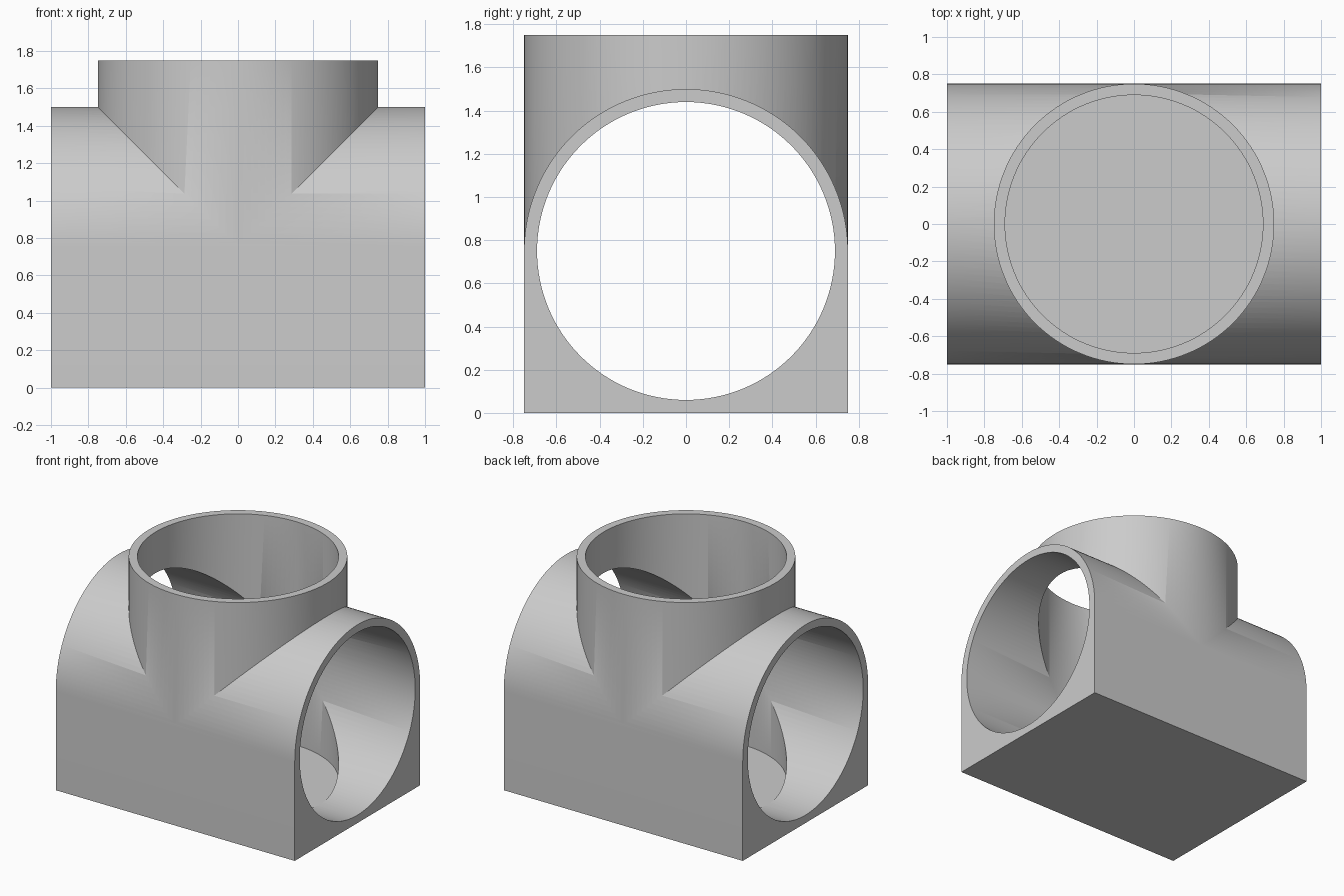
import bpy, math
from mathutils import Vector

if "Cube" in bpy.data.objects:
    bpy.data.objects.remove(bpy.data.objects["Cube"], do_unlink=True)

OUTER, INNER, AXIS_Z, TOP = 0.75, 0.69, 0.75, 1.75
SIDES = 128

grey = bpy.data.materials.new("light grey")
grey.use_nodes = True
colour = (0.6, 0.6, 0.6, 1)
grey.diffuse_color = colour
grey.node_tree.nodes["Principled BSDF"].inputs["Base Color"].default_value = colour


def prism(name, outline, offset):
    """Solid made by sweeping a closed outline along an offset."""
    n = len(outline)
    verts = [Vector(p) for p in outline]
    verts += [p + Vector(offset) for p in verts]
    faces = [tuple(reversed(range(n))), tuple(range(n, 2 * n))]
    faces += [(i, (i + 1) % n, (i + 1) % n + n, i + n) for i in range(n)]
    mesh = bpy.data.meshes.new(name)
    mesh.from_pydata(verts, [], faces)
    mesh.materials.append(grey)
    obj = bpy.data.objects.new(name, mesh)
    bpy.context.collection.objects.link(obj)
    return obj


def arc(radius, count, sweep):
    """Points on an arc starting at angle zero."""
    return [(radius * math.cos(sweep * i / count), radius * math.sin(sweep * i / count))
            for i in range(count)]


def upright(name, radius, bottom, top):
    ring = arc(radius, SIDES, math.tau)
    return prism(name, [(x, y, bottom) for x, y in ring], (0, 0, top - bottom))


# Arched block with a flat base
arch = arc(OUTER, SIDES // 2, math.pi) + [(-OUTER, 0)]
profile = [(-1, y, z + AXIS_Z) for y, z in arch]
profile += [(-1, -OUTER, 0), (-1, OUTER, 0)]
body = prism("tee_body", profile, (2, 0, 0))

# Upright branch, then the through bore and the flat-bottomed branch bore
branch = upright("branch_outer", OUTER - 0.0005, 0.7, TOP)
ring = arc(INNER, SIDES, math.tau)
through = prism("through_bore", [(-1.2, y, z + AXIS_Z) for y, z in ring], (2.4, 0, 0))
pocket = upright("branch_bore", INNER - 0.0005, 0.0595, TOP + 0.2)

bpy.context.view_layer.objects.active = body
for helper, operation in ((branch, "UNION"), (through, "DIFFERENCE"), (pocket, "DIFFERENCE")):
    mod = body.modifiers.new(helper.name, "BOOLEAN")
    mod.object, mod.operation, mod.solver = helper, operation, "EXACT"
    bpy.ops.object.modifier_apply(modifier=mod.name)
    bpy.data.objects.remove(helper, do_unlink=True)

# Smooth walls with crisp rims
bpy.ops.object.select_all(action="DESELECT")
body.select_set(True)
bpy.ops.object.shade_smooth_by_angle(angle=math.radians(30))
